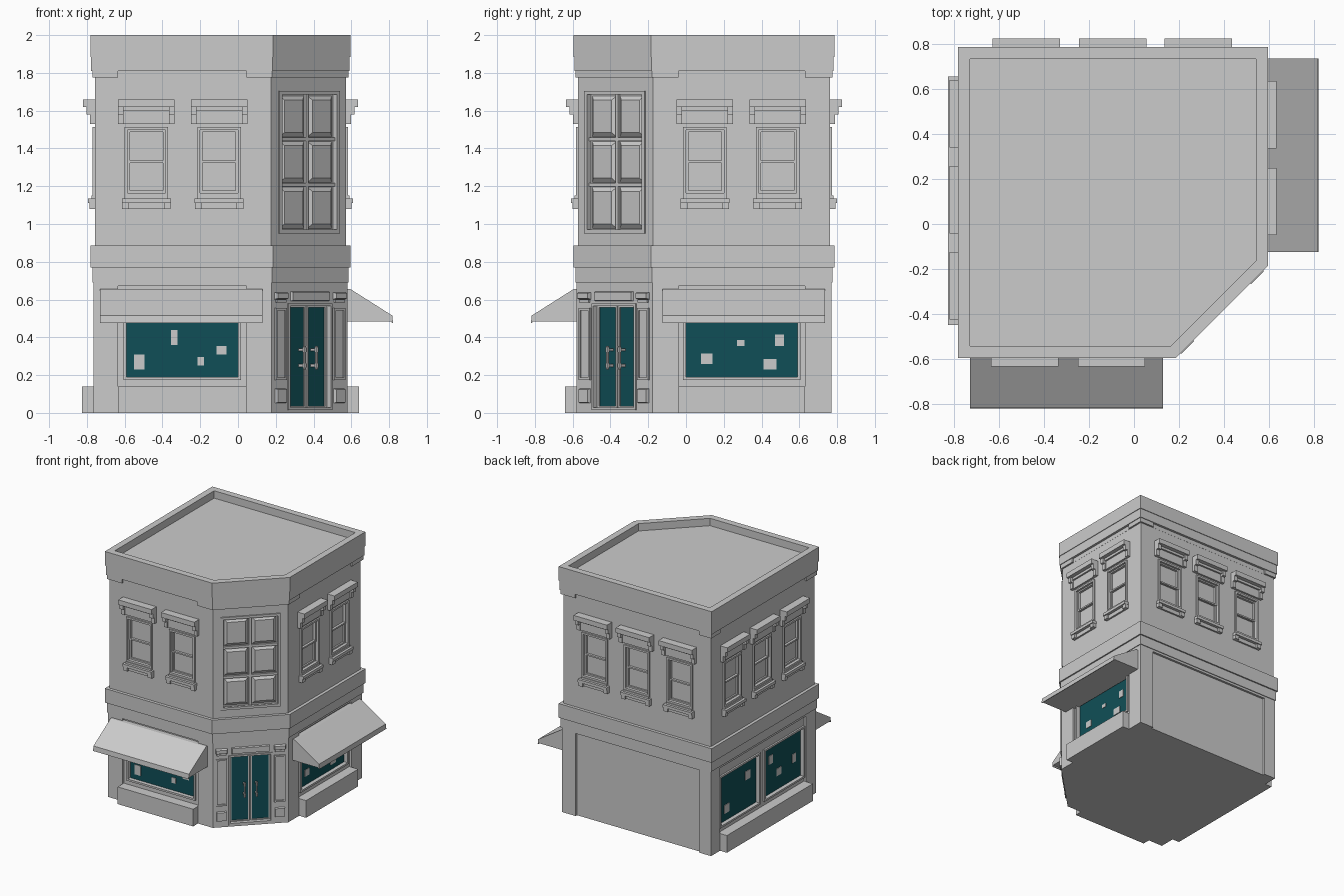
import bpy
import bmesh
from mathutils import Matrix, Vector

old = bpy.data.objects.get("Cube")
if old:
    bpy.data.objects.remove(old, do_unlink=True)


def material(name, rgb):
    mat = bpy.data.materials.new(name)
    mat.use_nodes = True
    mat.diffuse_color = (*rgb, 1)
    mat.node_tree.nodes["Principled BSDF"].inputs["Base Color"].default_value = (*rgb, 1)
    return mat


STONE = material("pale grey stone", (0.6, 0.6, 0.6))
GLASS = material("dark teal glass", (0.005, 0.078, 0.096))

# Wall planes, and a local frame (along, outward, up) for every facade
LEFT, RIGHT, FRONT, BACK, CHAMFER = -0.757, 0.571, -0.571, 0.762, 0.746
DIAG = 0.5 ** 0.5
FACES = {
    "front": ((0, FRONT), (1, 0), (0, -1)),
    "left_side": ((RIGHT, 0), (0, 1), (1, 0)),
    "back": ((0, BACK), (-1, 0), (0, 1)),
    "right_side": ((LEFT, 0), (0, -1), (-1, 0)),
    "corner": ((CHAMFER / 2, -CHAMFER / 2), (DIAG, DIAG), (DIAG, -DIAG)),
}
BAYS = {"front": (-0.635, 0.045), "left_side": (-0.04, 0.63),
        "back": (-0.455, 0.66), "right_side": (-0.655, 0.45)}
WINDOWS = {"front": (-0.485, -0.1), "left_side": (0.1, 0.485),
           "back": (-0.285, 0.095, 0.48), "right_side": (-0.49, -0.108, 0.275)}
SHOPS = {"front": [(-0.59, 0)], "left_side": [(0, 0.59)],
         "right_side": [(-0.63, -0.14), (-0.06, 0.43)]}
SHOP_LOW, SHOP_TOP = 0.19, 0.58


def local(face, u, w, z):
    o, a, n = FACES[face]
    return Vector((o[0] + a[0] * u + n[0] * w, o[1] + a[1] * u + n[1] * w, z))


def finish(name, bm, mat):
    bmesh.ops.recalc_face_normals(bm, faces=bm.faces)
    mesh = bpy.data.meshes.new(name)
    bm.to_mesh(mesh)
    bm.free()
    mesh.materials.append(mat)
    obj = bpy.data.objects.new(name, mesh)
    bpy.context.collection.objects.link(obj)
    return obj


def prism(bm, lower, upper):
    """Close the solid between two matching outlines."""
    a = [bm.verts.new(p) for p in lower]
    b = [bm.verts.new(p) for p in upper]
    bm.faces.new(a)
    bm.faces.new(b[::-1])
    for i in range(len(a)):
        j = (i + 1) % len(a)
        bm.faces.new((a[i], b[i], b[j], a[j]))


def box(bm, face, u0, u1, w0, w1, z0, z1, taper=0):
    def rect(w, t):
        return [local(face, u, w, z) for u, z in
                ((u0 + t, z0 + t), (u1 - t, z0 + t), (u1 - t, z1 - t), (u0 + t, z1 - t))]
    prism(bm, rect(w0, 0), rect(w1, taper))


def boxes(name, items, mat=STONE):
    """One object from (face, box sizes...) entries."""
    bm = bmesh.new()
    for item in items:
        box(bm, *item)
    return finish(name, bm, mat)


def ring(face, u0, u1, z0, z1, b, w0, w1):
    return [(face, u0, u0 + b, w0, w1, z0, z1), (face, u1 - b, u1, w0, w1, z0, z1),
            (face, u0 + b, u1 - b, w0, w1, z0, z0 + b),
            (face, u0 + b, u1 - b, w0, w1, z1 - b, z1)]


def storey(name, d, z0, z1):
    """Slab on the chamfered plan, grown outward by d."""
    k = CHAMFER + d / DIAG
    plan = [(LEFT - d, FRONT - d), (k + FRONT - d, FRONT - d), (RIGHT + d, RIGHT + d - k),
            (RIGHT + d, BACK + d), (LEFT - d, BACK + d)]
    bm = bmesh.new()
    prism(bm, [(x, y, z0) for x, y in plan], [(x, y, z1) for x, y in plan])
    return finish(name, bm, STONE)


def cut(obj, cutter):
    mod = obj.modifiers.new("cut", "BOOLEAN")
    mod.operation, mod.solver, mod.object = "DIFFERENCE", "EXACT", cutter
    deps = bpy.context.evaluated_depsgraph_get()
    mesh = bpy.data.meshes.new_from_object(obj.evaluated_get(deps))
    obj.modifiers.clear()
    obj.data = mesh
    bpy.data.objects.remove(cutter, do_unlink=True)


# Ground storey: recessed bays, shop openings and doorway
ground = storey("ground_walls", 0.008, 0, 0.69)
cut(ground, boxes("bay_cutter", [(f, *BAYS[f], -0.01, 0.2, -0.1, 0.672) for f in BAYS]))
openings = [(f, u0, u1, -0.035, 0.2, SHOP_LOW, SHOP_TOP) for f in SHOPS for u0, u1 in SHOPS[f]]
openings.append(("corner", -0.16, 0.16, -0.03, 0.2, 0.025, 0.575))
cut(ground, boxes("opening_cutter", openings))

# Upper storey with window openings and the tall corner panel
upper = storey("upper_walls", 0, 0.69, 1.9)
openings = [(f, c - 0.1, c + 0.1, -0.025, 0.2, 1.165, 1.5) for f in WINDOWS for c in WINDOWS[f]]
openings.append(("corner", -0.205, 0.205, -0.022, 0.2, 0.965, 1.69))
cut(upper, boxes("window_cutter", openings))

# Bands, cornice and parapet
storey("lower_band", 0.014, 0.69, 0.77)
storey("main_band", 0.025, 0.77, 0.885)
collar = storey("cornice_collar", 0.014, 1.775, 1.81)
cut(collar, boxes("collar_cutter", [(f, *BAYS[f], 0.001, 0.2, 1.7, 1.9) for f in BAYS]))
storey("cornice", 0.02, 1.81, 1.885)
parapet = storey("parapet", 0.025, 1.885, 2)
cut(parapet, storey("roof_cutter", -0.028, 1.94, 2.1))

# Sash windows with hood, brackets and sill
for f, centres in WINDOWS.items():
    for i, c in enumerate(centres):
        parts = ring(f, c - 0.115, c + 0.115, 1.15, 1.513, 0.015, -0.005, 0.012)
        parts += ring(f, c - 0.1, c + 0.1, 1.325, 1.5, 0.012, -0.026, -0.006)
        parts += ring(f, c - 0.1, c + 0.1, 1.165, 1.335, 0.012, -0.026, -0.012)
        boxes(f"{f}_window_frame_{i}", parts)
        parts = [(f, c - 0.15, c + 0.15, -0.01, 0.063, 1.62, 1.66),
                 (f, c - 0.14, c + 0.14, -0.01, 0.03, 1.6, 1.62),
                 (f, c - 0.12, c + 0.12, -0.01, 0.016, 1.53, 1.6)]
        for s in (-1, 1):
            e = c + s * 0.135
            parts += [(f, e - 0.015, e + 0.015, -0.01, 0.046, 1.58, 1.62),
                      (f, e - 0.015, e + 0.015, -0.01, 0.026, 1.53, 1.58)]
        boxes(f"{f}_window_hood_{i}", parts)
        parts = [(f, c - 0.13, c + 0.13, -0.01, 0.038, 1.112, 1.135),
                 (f, c - 0.115, c + 0.115, -0.01, 0.018, 1.135, 1.15),
                 (f, c - 0.095, c + 0.095, -0.01, 0.014, 1.08, 1.112)]
        for s in (-1, 1):
            e = c + s * 0.11
            parts.append((f, e - 0.018, e + 0.018, -0.01, 0.03, 1.08, 1.112))
        boxes(f"{f}_window_sill_{i}", parts)

# Shop windows, notices and plinths
NOTICES = {"front": [(-0.55, 0.23, 0.055, 0.08), (-0.355, 0.36, 0.035, 0.08),
                     (-0.215, 0.25, 0.035, 0.045), (-0.115, 0.31, 0.055, 0.045)],
           "left_side": [(0.08, 0.26, 0.06, 0.055), (0.27, 0.355, 0.04, 0.03),
                         (0.41, 0.23, 0.07, 0.055), (0.47, 0.355, 0.05, 0.06)],
           "right_side": [(-0.55, 0.25, 0.06, 0.07), (-0.28, 0.42, 0.06, 0.07),
                          (0.02, 0.43, 0.05, 0.07), (0.12, 0.3, 0.06, 0.06),
                          (0.32, 0.33, 0.05, 0.07)]}
for f, spans in SHOPS.items():
    frame = []
    for u0, u1 in spans:
        frame += ring(f, u0 - 0.015, u1 + 0.015, SHOP_LOW - 0.015, SHOP_TOP + 0.015,
                      0.015, -0.015, 0.004)
    boxes(f"{f}_shop_frame", frame)
    boxes(f"{f}_shop_glass", [(f, u0, u1, -0.037, -0.028, SHOP_LOW, SHOP_TOP)
                              for u0, u1 in spans], GLASS)
    boxes(f"{f}_shop_notices", [(f, u, u + w, -0.03, -0.024, z, z + h)
                                for u, z, w, h in NOTICES[f]])
    boxes(f"{f}_plinth", [(f, *BAYS[f], -0.02, 0.07, 0, 0.14)])

# Sloping awnings with a short valance
PROFILE = [(-0.02, 0.655), (0.025, 0.655), (0.246, 0.515), (0.25, 0.476),
           (0.244, 0.476), (0.24, 0.485), (-0.02, 0.485)]
for f, (u0, u1) in {"front": (-0.73, 0.13), "left_side": (-0.125, 0.735)}.items():
    bm = bmesh.new()
    prism(bm, [local(f, u0, w, z) for w, z in PROFILE], [local(f, u1, w, z) for w, z in PROFILE])
    finish(f"{f}_awning", bm, STONE)

# Corner panel: frame, bars and six raised panes
C = "corner"
parts = ring(C, -0.225, 0.225, 0.95, 1.705, 0.02, -0.01, 0.01)
parts += [(C, -0.01, 0.01, -0.025, -0.008, 0.965, 1.69)]
for z in (1.208, 1.449):
    parts.append((C, -0.205, 0.205, -0.025, -0.008, z - 0.01, z + 0.01))
boxes("corner_panel_frame", parts)
boxes("corner_panel_panes", [(C, u, u + 0.185, -0.023, -0.006, z, z + 0.22, 0.024)
                             for u in (-0.197, 0.012) for z in (0.976, 1.219, 1.46)])

# Double door: casing, leaves and glass
parts = ring(C, -0.165, 0.165, 0.015, 0.58, 0.014, -0.03, 0.016)
for u in (-0.151, 0.003):
    parts += ring(C, u, u + 0.148, 0.025, 0.57, 0.012, -0.032, -0.014)
boxes("door_frame", parts)
boxes("door_glass", [(C, u, u + 0.13, -0.032, -0.023, 0.035, 0.56) for u in (-0.142, 0.012)], GLASS)

# Pilaster panels, cap blocks and transom beside and above the door
parts = [(C, -0.145, 0.145, 0, 0.022, 0.59, 0.645, 0.006)]
for s in (-1, 1):
    c = s * 0.219
    parts += [(C, c - 0.046, c + 0.046, 0, 0.03, 0.6, 0.64, 0.006),
              (C, c - 0.036, c + 0.036, 0, 0.02, 0.585, 0.6),
              (C, c - 0.04, c + 0.04, 0, 0.024, 0.05, 0.13, 0.006)]
    parts += ring(C, c - 0.042, c + 0.042, 0.175, 0.555, 0.012, 0, 0.018)
boxes("door_surround", parts)

# Door handles: round bar on two mounts
for side, u in (("right", -0.045), ("left", 0.045)):
    bm = bmesh.new()
    for z0, z1, r in ((0.23, 0.355, 0.007), (0.24, 0.262, 0.011), (0.323, 0.345, 0.011)):
        bmesh.ops.create_cone(bm, cap_ends=True, segments=8, radius1=r, radius2=r, depth=z1 - z0,
                              matrix=Matrix.Translation(local(C, u, 0.015, (z0 + z1) / 2)))
    for z in (0.251, 0.334):
        box(bm, C, u - 0.007, u + 0.007, -0.03, 0.015, z - 0.007, z + 0.007)
    finish(f"{side}_door_handle", bm, STONE)
